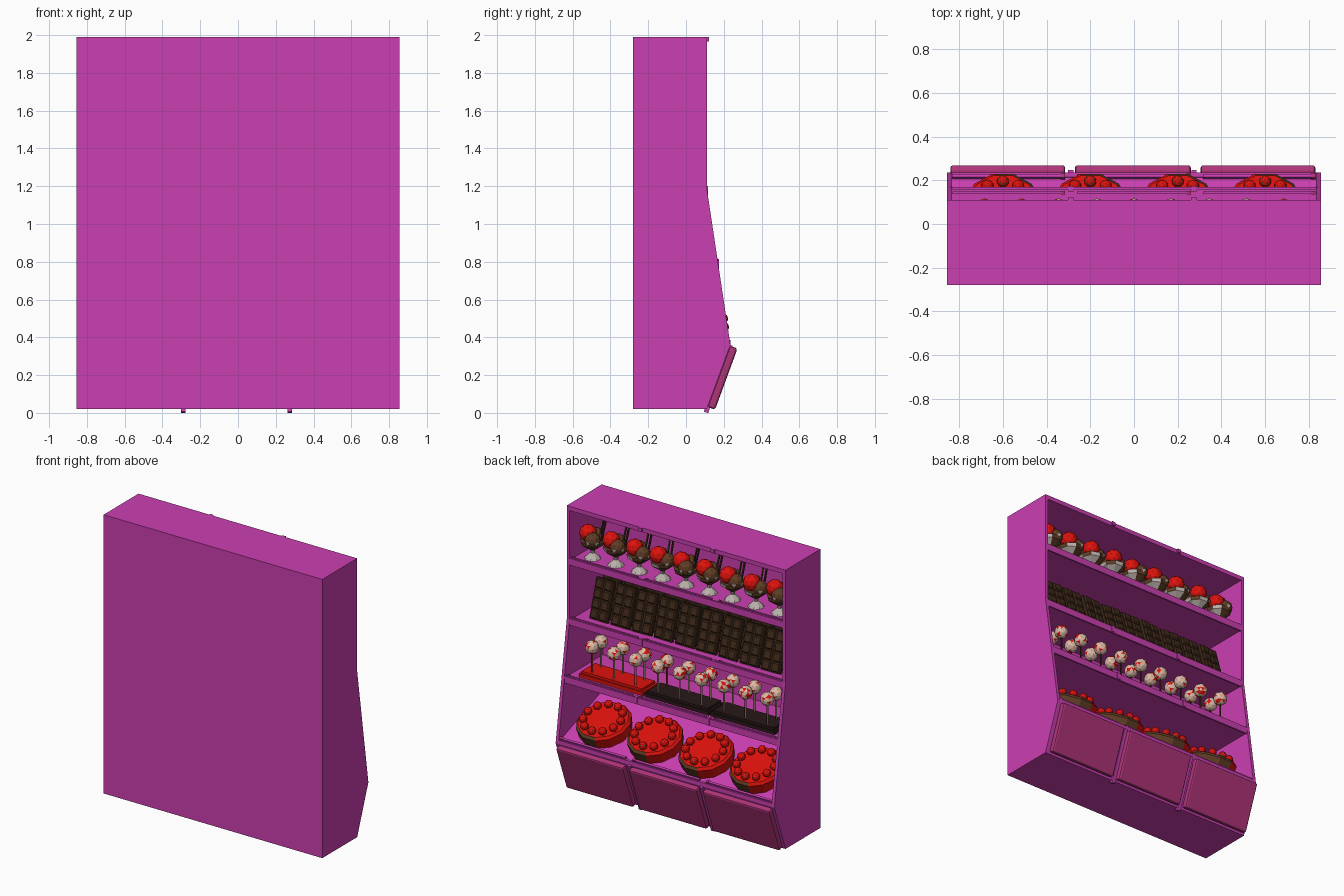
import bpy, bmesh, math, random
from mathutils import Matrix, Vector

if "Cube" in bpy.data.objects:
    bpy.data.objects.remove(bpy.data.objects["Cube"])
random.seed(4)
T = Matrix.Translation

def R(deg, axis):
    return Matrix.Rotation(math.radians(deg), 4, axis)

def material(name, rgb):
    m = bpy.data.materials.new(name)
    m.diffuse_color = (*rgb, 1)
    m.use_nodes = True
    m.node_tree.nodes["Principled BSDF"].inputs["Base Color"].default_value = m.diffuse_color
    return m

PURPLE = material("cabinet purple", (0.60, 0.05, 0.44))
PINK = material("panel pink", (0.43, 0.034, 0.19))
BROWN = material("cake brown", (0.115, 0.047, 0.018))
CHOC = material("dark chocolate", (0.050, 0.022, 0.010))
RED = material("cherry red", (0.72, 0.006, 0.004))
GLASS = material("glass grey", (0.50, 0.44, 0.41))
CREAM = material("pop cream", (0.72, 0.48, 0.38))
BLACK = material("tray dark", (0.022, 0.009, 0.009))


class Part:
    """Collects primitives into one named mesh."""
    def __init__(self, name, *mats):
        self.name, self.mats, self.bm = name, mats, bmesh.new()

    def paint(self, start, mat):
        self.bm.faces.ensure_lookup_table()
        for f in self.bm.faces[start:]:
            f.material_index = self.mats.index(mat)

    def box(self, lo, hi, mat=None, m=Matrix()):
        n = len(self.bm.faces)
        lo, hi = Vector(lo), Vector(hi)
        bmesh.ops.create_cube(self.bm, size=1, matrix=m @ T((lo + hi) / 2) @ Matrix.Diagonal((*(hi - lo), 1)))
        self.paint(n, mat or self.mats[0])

    def cone(self, r1, r2, z0, z1, seg, mat=None, m=Matrix()):
        n = len(self.bm.faces)
        bmesh.ops.create_cone(self.bm, cap_ends=True, segments=seg, radius1=r1, radius2=r2,
                              depth=z1 - z0, matrix=m @ T((0, 0, (z0 + z1) / 2)))
        self.paint(n, mat or self.mats[0])

    def ball(self, r, loc, mat=None, m=Matrix(), sub=2):
        n = len(self.bm.faces)
        bmesh.ops.create_icosphere(self.bm, subdivisions=sub, radius=r, matrix=m @ T(loc))
        self.paint(n, mat or self.mats[0])

    def prism(self, profile, x0, x1):
        """Extrude a y-z profile along x."""
        f = self.bm.faces.new([self.bm.verts.new((x0, y, z)) for y, z in profile])
        g = bmesh.ops.extrude_face_region(self.bm, geom=[f])["geom"]
        bmesh.ops.translate(self.bm, vec=(x1 - x0, 0, 0), verts=[v for v in g if isinstance(v, bmesh.types.BMVert)])

    def done(self, bevel=0):
        bmesh.ops.recalc_face_normals(self.bm, faces=self.bm.faces)
        me = bpy.data.meshes.new(self.name)
        self.bm.to_mesh(me)
        self.bm.free()
        for m in self.mats:
            me.materials.append(m)
        ob = bpy.data.objects.new(self.name, me)
        bpy.context.collection.objects.link(ob)
        if bevel:
            b = ob.modifiers.new("bevel", 'BEVEL')
            b.width, b.segments = bevel, 2
        return ob


def front_y(z):
    """Depth of the open front edge at a height."""
    if z > 1.19:
        return 0.11
    return 0.11 + 0.125 * (1.19 - z) / 0.83


# Cabinet shell: two shaped sides, back, top and bottom
SIDE = [(-.28, .02), (.11, .02), (.235, .36), (.11, 1.19), (.11, 1.99), (-.28, 1.99)]
p = Part("cabinet_shell", PURPLE)
p.prism(SIDE, -.855, -.833)
p.prism(SIDE, .833, .855)
p.box((-.84, -.28, .02), (.84, -.26, 1.99))
p.box((-.84, -.27, 1.96), (.84, .11, 1.99))
p.box((-.84, -.27, .02), (.84, .11, .04))
p.prism([(.11, .02), (.235, .36), (.235, .385), (.215, .385), (.088, .03)], -.84, .84)
p.done()

# Level shelves, a sloping cake shelf, and the front rails
LEVELS = (1.61, 1.185, .80)
TILT = T((0, .235, .37)) @ R(-20, 'X')
SPANS = [(-.84, -.315), (-.27, .26), (.305, .83)]
p = Part("shelves", PURPLE)
rail = Part("shelf_rails", PURPLE, PINK)
for z in LEVELS:
    y = front_y(z)
    p.box((-.84, -.27, z - .03), (.84, y - .004, z))
    p.box((-.84, y - .012, z - .035), (.84, y, z + .012))
    for a, b in SPANS:
        rail.box((a + .01, y - .032, z), (b - .02, y - .02, z + .012))
        rail.box((b - .02, y - .034, z), (b, y - .018, z + .015), PINK)
p.box((-.84, -.52, -.025), (.84, 0, 0), m=TILT)
for a, b in SPANS:
    rail.box((a + .01, -.03, 0), (b - .02, -.015, .022), m=TILT)
    rail.box((b - .02, -.033, 0), (b, -.012, .025), PINK, m=TILT)
p.done()
rail.done()

# Lower front panels on the inward slope, with posts between them
SLOPE = T((0, .11, .02)) @ R(-20.2, 'X')
p = Part("front_panels", PINK)
for a, b in SPANS:
    p.box((a, .0, .012), (b, .042, .357), m=SLOPE)
p.done(bevel=.012)
p = Part("divider_posts", PURPLE)
for x in (-.29, .275):
    p.box((x - .012, -.01, -.018), (x + .012, .014, .362), m=SLOPE)
    p.box((x - .013, .10, 1.965), (x + .013, .122, 1.99))
    for z in LEVELS[1:]:
        p.box((x - .012, front_y(z) - .02, z - .03), (x + .012, front_y(z) + .005, z + .016))
p.done()

# Sundaes: footed glass, three scoops, cherry-red top and two wafer sticks
for i in range(9):
    p = Part("sundae", GLASS, RED, BROWN, CHOC)
    m = T((.73 - .1825 * i, .0, 1.61)) @ R(-25 + 14 * (i % 4), 'Z')
    p.cone(.055, .045, 0, .012, 8, m=m)
    p.cone(.045, .014, .012, .04, 8, m=m)
    p.cone(.014, .016, .04, .06, 8, m=m)
    p.cone(.016, .078, .06, .105, 8, m=m)
    p.cone(.078, .084, .105, .13, 8, m=m)
    p.ball(.052, (-.035, .02, .145), BROWN, m)
    p.ball(.052, (.02, -.035, .15), BROWN, m)
    p.ball(.058, (.022, .02, .175), RED, m)
    for dx in (-.025, .0):
        p.cone(.007, .007, .1, .27, 6, CHOC, m @ T((dx, -.02, 0)) @ R(10, 'X') @ R(-6, 'Y'))
    p.done()

# Chocolate bars leaning back, two deep, with 2 x 4 raised blocks
p = Part("chocolate_bars", CHOC, BROWN)
for i in range(9):
    for k in range(3):
        m = T((.665 - .168 * i - .018 * k, .03 - .05 * k, 1.195)) @ R(17, 'X') @ R(4 * (i % 3 - 1), 'Z')
        p.box((-.074, -.02, 0), (.074, 0, .275), m=m)
        for cx in (-.036, .036):
            for r in range(4):
                p.cone(.044, .034, 0, .012, 4, CHOC,
                       m @ T((cx, 0, .038 + .067 * r)) @ R(-90, 'X') @ R(45, 'Z'))
p.done()

# Cake pops: tray, sticks and speckled balls
for t, (cx, mat) in enumerate(zip((.515, 0, -.515), (RED, BLACK, BLACK))):
    p = Part("pop_tray", mat)
    p.box((cx - .25, -.065, .80), (cx + .25, .105, .825))
    p.box((cx - .235, -.055, .825), (cx + .235, .095, .842))
    p.done()
    p = Part("cake_pops", CREAM, RED, CHOC)
    for c in (-.17, 0, .17):
        for y in (.07, -.03):
            loc = T((cx + c, y, 0))
            p.cone(.006, .006, .83, 1.0, 6, CHOC, loc)
            n = len(p.bm.faces)
            p.ball(.047, (0, 0, 1.02), CREAM, loc)
            p.bm.faces.ensure_lookup_table()
            for f in p.bm.faces[n:]:
                if random.random() < .17:
                    f.material_index = 1
    p.done()

# Cakes on the sloping shelf, each ringed with cherries
for x in (.6, .2, -.2, -.6):
    p = Part("cake", BROWN, RED)
    m = T((x, 0, 0)) @ TILT @ T((0, -.212, 0))
    p.cone(.175, .185, 0, .075, 12, m=m @ R(15, 'Z'))
    p.cone(.185, .17, .075, .092, 12, m=m @ R(15, 'Z'))
    for k in range(11):
        a = math.tau * k / 11 + math.pi / 2
        p.ball(.028, (.13 * math.cos(a), .13 * math.sin(a), .108), RED, m)
    p.done()
